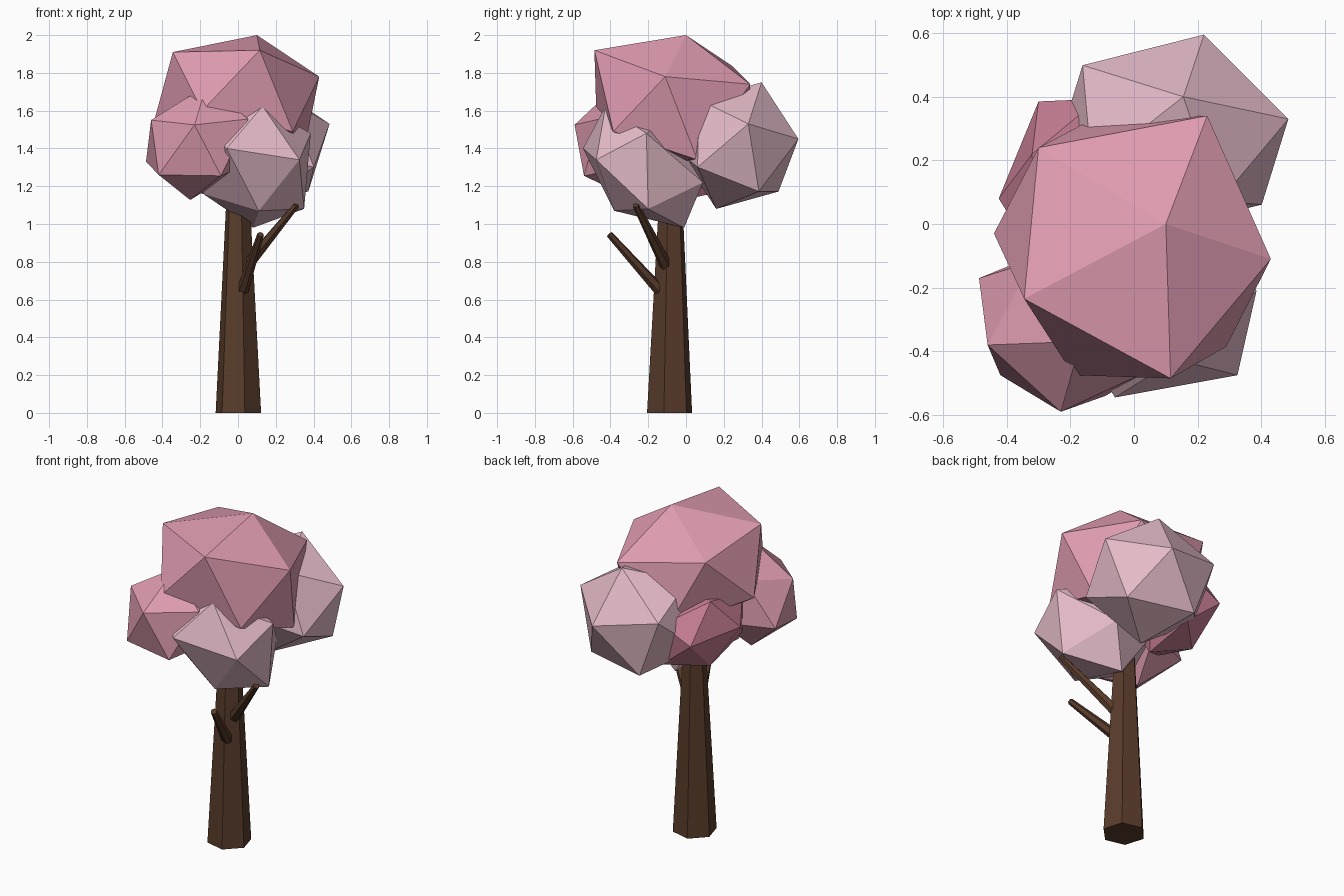
import bpy, bmesh
from mathutils import Vector, Matrix

if "Cube" in bpy.data.objects:
    bpy.data.objects.remove(bpy.data.objects["Cube"])


def material(name, rgb):
    m = bpy.data.materials.new(name)
    m.diffuse_color = (*rgb, 1)
    m.use_nodes = True
    m.node_tree.nodes["Principled BSDF"].inputs["Base Color"].default_value = m.diffuse_color
    return m


def finish(name, bm, mat):
    bmesh.ops.recalc_face_normals(bm, faces=bm.faces)
    me = bpy.data.meshes.new(name)
    bm.to_mesh(me)
    bm.free()
    me.materials.append(mat)
    ob = bpy.data.objects.new(name, me)
    bpy.context.collection.objects.link(ob)


def limb(name, start, end, r1, r2, mat, sides=6):
    """Tapered stick from start to end."""
    a, b = Vector(start), Vector(end)
    rot = (b - a).to_track_quat('Z', 'Y').to_matrix().to_4x4()
    bm = bmesh.new()
    bmesh.ops.create_cone(bm, cap_ends=True, segments=sides, radius1=r1, radius2=r2,
                          depth=(b - a).length,
                          matrix=Matrix.Translation((a + b) / 2) @ rot)
    finish(name, bm, mat)


def foliage(name, centre, corners, mat, nudges=()):
    """Icosahedron stretched so one of its faces lands on three given corners.
    Each nudge pulls the nearest corner to a given place for an uneven shape."""
    bm = bmesh.new()
    bmesh.ops.create_icosphere(bm, subdivisions=1, radius=1)
    bm.faces.ensure_lookup_table()
    source = Matrix([v.co for v in bm.faces[0].verts]).transposed()
    c = Vector(centre)
    target = Matrix([Vector(p) - c for p in corners]).transposed()
    bmesh.ops.transform(bm, verts=bm.verts,
                        matrix=Matrix.Translation(c) @ (target @ source.inverted()).to_4x4())
    for p in map(Vector, nudges):
        min(bm.verts, key=lambda v: (v.co - p).length).co = p
    finish(name, bm, mat)


bark = material("bark", (0.10, 0.045, 0.024))
pink = material("pink", (0.76, 0.34, 0.45))
pale = material("pale_pink", (0.78, 0.50, 0.58))
rose = material("rose_pink", (0.73, 0.33, 0.43))
deep = material("deep_pink", (0.58, 0.21, 0.30))

# Trunk and branches
limb("trunk", (0.002, -0.087, 0), (0, -0.08, 1.3), 0.124, 0.055, bark)
limb("lower_branch", (0.025, -0.14, 0.65), (0.12, -0.405, 0.945), 0.032, 0.018, bark)
limb("upper_branch", (0.04, -0.10, 0.77), (0.31, -0.265, 1.10), 0.034, 0.018, bark)

# Foliage clumps
foliage("top_foliage", (0, -0.07, 1.67),
        [(0.10, 0, 2.0), (0.115, -0.485, 1.92), (0.43, -0.11, 1.78)], pink,
        [(0.23, 0.34, 1.74), (-0.30, 0.24, 1.84), (-0.345, -0.235, 1.91),
         (-0.19, -0.475, 1.60), (0.29, -0.385, 1.49), (-0.44, -0.03, 1.56),
         (0.34, 0.06, 1.34), (-0.11, 0.34, 1.43), (-0.10, -0.14, 1.33)])
foliage("back_foliage", (0.12, 0.28, 1.415),
        [(0.155, 0.40, 1.75), (0.485, 0.33, 1.53), (0.22, 0.595, 1.45)], pale)
foliage("front_foliage", (0.10, -0.23, 1.31),
        [(-0.06, -0.545, 1.40), (0.325, -0.475, 1.34), (0.11, -0.38, 1.07)], pale,
        [(0.35, -0.20, 1.08), (0.385, -0.21, 1.48), (-0.185, -0.25, 1.16),
         (0.08, -0.01, 0.98), (0.20, 0.09, 1.22)])
foliage("left_foliage", (-0.21, -0.32, 1.43),
        [(-0.23, -0.59, 1.525), (-0.46, -0.38, 1.55), (-0.42, -0.475, 1.26)], rose,
        [(-0.487, -0.17, 1.33), (-0.09, -0.54, 1.255)])
foliage("back_left_foliage", (-0.20, 0.13, 1.37),
        [(-0.32, 0.22, 1.60), (-0.30, 0.385, 1.38), (-0.425, 0.08, 1.42)], deep)
